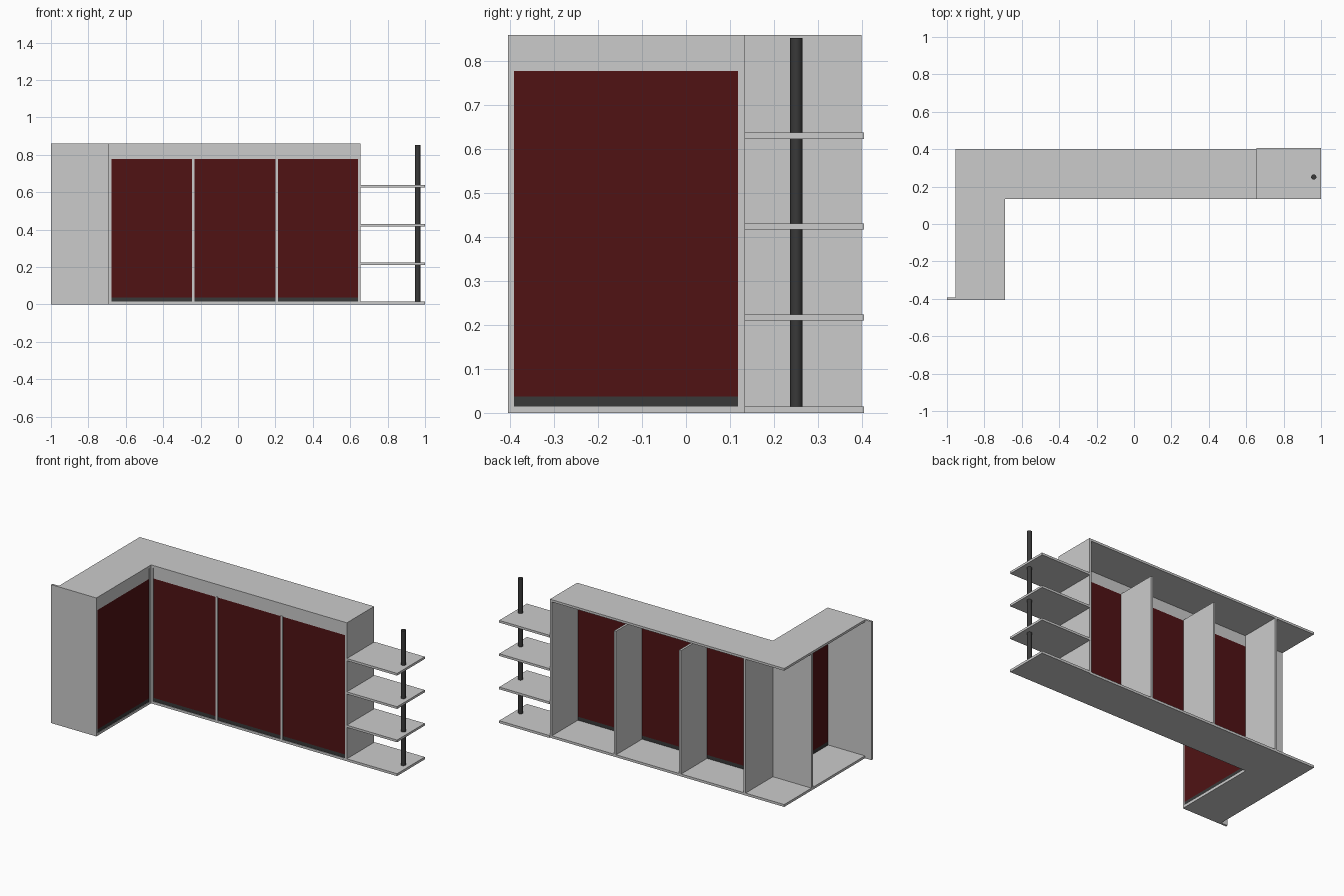
import bpy, bmesh

if "Cube" in bpy.data.objects:
    bpy.data.objects.remove(bpy.data.objects["Cube"])

T = 0.014          # board thickness
H = 0.86           # overall height
DOOR_Z0, DOOR_Z1 = 0.037, 0.778


def material(name, rgb):
    m = bpy.data.materials.new(name)
    m.diffuse_color = (*rgb, 1)
    m.use_nodes = True
    m.node_tree.nodes["Principled BSDF"].inputs["Base Color"].default_value = m.diffuse_color
    return m


RED = material("dark_red", (0.08, 0.006, 0.007))
BLACK = material("charcoal", (0.04, 0.04, 0.04))


def box(name, x, y, z, mat=None):
    """Box from (min, max) ranges on each axis."""
    bm = bmesh.new()
    bmesh.ops.create_cube(bm, size=1)
    for v in bm.verts:
        v.co = [r[0] if c < 0 else r[1] for c, r in zip(v.co, (x, y, z))]
    me = bpy.data.meshes.new(name)
    bm.to_mesh(me)
    bm.free()
    ob = bpy.data.objects.new(name, me)
    bpy.context.collection.objects.link(ob)
    if mat:
        me.materials.append(mat)
    return ob


BACK, FRONT = 0.40, 0.133          # main run depth
LEFT, INNER, RIGHT = -0.955, -0.69, 0.655
END = -0.392                       # inner face of return end panel

# Base and top boards of the L-shaped run
for name, z in (("base", (0, 0.015)), ("top", (H - T, H))):
    box("main_" + name, (LEFT, RIGHT), (FRONT, BACK), z)
    box("return_" + name, (LEFT, INNER), (END, FRONT), z)

# Full-height upright panels
inside = (0.015, H - T)
box("right_side_panel", (RIGHT - T, RIGHT), (FRONT, BACK), inside)
box("left_side_panel", (INNER, INNER + T), (FRONT, BACK), inside)
box("return_back_panel", (LEFT, INNER), (FRONT - 0.015, FRONT), inside)
box("return_end_panel", (-1.0, INNER), (-0.405, END), (0, H))

# Dividers stop below the fascia
dividers = (-0.247, 0.200)
for i, x in enumerate(dividers):
    box(f"divider_{i + 1}", (x, x + T), (FRONT, BACK), (0.015, DOOR_Z1 + 0.004))

# Main front: fascia, doors and plinth strips
front_y = (FRONT + 0.003, FRONT + 0.013)
box("main_fascia", (INNER + T, RIGHT - T), front_y, (DOOR_Z1, H - T))
edges = (INNER, *dividers, RIGHT - T)
for i in range(3):
    x = (edges[i] + T, edges[i + 1])
    box(f"door_{i + 1}", x, front_y, (DOOR_Z0, DOOR_Z1), RED)
    box(f"plinth_{i + 1}", x, front_y, (0.015, DOOR_Z0), BLACK)

# Return front
front_x = (INNER - 0.013, INNER - 0.003)
ry = (END, FRONT - 0.015)
box("return_fascia", front_x, ry, (DOOR_Z1, H - T))
box("return_door", front_x, ry, (DOOR_Z0, DOOR_Z1), RED)
box("return_plinth", front_x, ry, (0.015, DOOR_Z0), BLACK)

# Open end shelves
for i, z in enumerate((0.001, 0.210, 0.417, 0.624)):
    box(f"end_shelf_{i + 1}", (RIGHT, 1.0), (FRONT, 0.405), (z - 0.001 * (i == 0), z + T))

# Shelf support pole
bpy.ops.mesh.primitive_cylinder_add(vertices=32, radius=0.014, depth=0.838,
                                    location=(0.961, 0.251, 0.434))
pole = bpy.context.object
pole.name = "shelf_pole"
pole.data.materials.append(BLACK)
bpy.ops.object.shade_smooth_by_angle()
